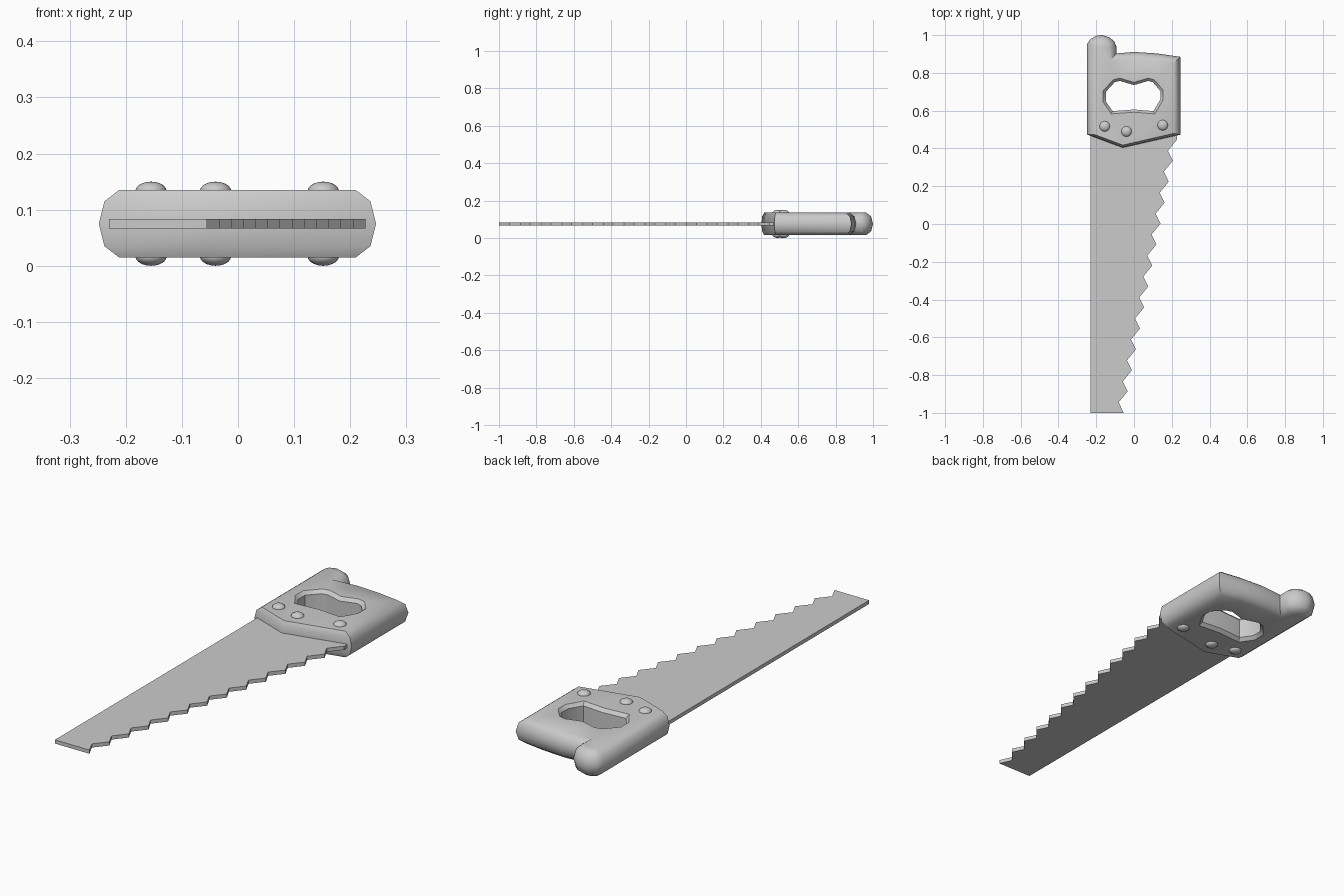
import bpy, bmesh
from math import radians
from mathutils import Vector

if "Cube" in bpy.data.objects:
    bpy.data.objects.remove(bpy.data.objects["Cube"])

MID = 0.075


def finish(bm, name, angle):
    bmesh.ops.recalc_face_normals(bm, faces=bm.faces)
    me = bpy.data.meshes.new(name)
    bm.to_mesh(me)
    bm.free()
    ob = bpy.data.objects.new(name, me)
    bpy.context.collection.objects.link(ob)
    bpy.ops.object.select_all(action='DESELECT')
    ob.select_set(True)
    bpy.context.view_layer.objects.active = ob
    bpy.ops.object.shade_smooth_by_angle(angle=radians(angle))
    return ob


def inset(points, dist, weights):
    """Move each edge of a counter-clockwise outline inward by dist * weight."""
    pts = [Vector(p) for p in points]
    n = len(pts)
    result = []
    for i in range(n):
        d1 = (pts[i] - pts[i - 1]).normalized()
        d2 = (pts[(i + 1) % n] - pts[i]).normalized()
        n1, n2 = Vector((-d1.y, d1.x)), Vector((-d2.y, d2.x))
        a, b = dist * weights[i - 1], dist * weights[i]
        det = n1.x * n2.y - n1.y * n2.x
        if abs(det) < 1e-4:
            result.append(pts[i] + n1 * a)
        else:
            result.append(pts[i] + Vector(((a * n2.y - b * n1.y) / det,
                                           (b * n1.x - a * n2.x) / det)))
    return result


def stack(bm, outline, levels, weights):
    """Wall of bridged rings; returns bottom and top edge loops."""
    rings = [[bm.verts.new((p.x, p.y, MID + z)) for p in inset(outline, d, weights)]
             for z, d in levels]
    n = len(outline)
    for lo, hi in zip(rings, rings[1:]):
        for i in range(n):
            j = (i + 1) % n
            bm.faces.new((lo[i], lo[j], hi[j], hi[i]))
    return [[bm.edges.get((r[i], r[(i + 1) % n])) for i in range(n)]
            for r in (rings[0], rings[-1])]


# Handle: rounded slab with a knob and a grip hole
outer = [(-0.248, 0.473), (-0.06, 0.403), (0.246, 0.473), (0.246, 0.885), (0.12, 0.903),
         (0.0, 0.911), (-0.093, 0.903), (-0.093, 0.94), (-0.105, 0.967), (-0.13, 0.988),
         (-0.165, 1.0), (-0.195, 0.998), (-0.23, 0.98), (-0.248, 0.953)]
hole = [(-0.163, 0.645), (-0.12, 0.583), (0.0, 0.592), (0.11, 0.583), (0.153, 0.655),
        (0.153, 0.71), (0.108, 0.763), (0.075, 0.772), (0.0, 0.75), (-0.075, 0.772),
        (-0.11, 0.763), (-0.163, 0.705)]
bm = bmesh.new()
walls = stack(bm, outer, [(-0.06, 0.036), (-0.04, 0.01), (0, 0), (0.04, 0.01), (0.06, 0.036)],
              [0.4, 0.4] + [1] * (len(outer) - 2))
inner = stack(bm, hole, [(-0.06, 0), (-0.045, 0.014), (0.045, 0.014), (0.06, 0)],
              [1] * len(hole))
for a, b in zip(walls, inner):
    bmesh.ops.triangle_fill(bm, edges=a + b, use_beauty=True)
finish(bm, "handle", 42)

# Blade: tapered plate with a toothed edge
outline = [(-0.23, -1.0), (-0.055, -1.0)]
for k in range(14):
    x, y = -0.055 + 0.0217 * k, -0.997 + 0.111 * k
    if k:
        outline.append((x, y))
    if k < 13:
        outline.append((x - 0.026, y + 0.053))
outline += [(0.225, 0.5), (-0.23, 0.5)]
bm = bmesh.new()
ends = stack(bm, outline, [(-0.0085, 0), (0.0085, 0)], [1] * len(outline))
for loop in ends:
    bmesh.ops.triangle_fill(bm, edges=loop, use_beauty=True)
finish(bm, "blade", 20)

# Rivets: flattened domes on both faces
for i, (x, y) in enumerate([(-0.155, 0.517), (-0.04, 0.49), (0.152, 0.523)]):
    for side, label in ((1, "top"), (-1, "bottom")):
        bm = bmesh.new()
        bmesh.ops.create_uvsphere(bm, u_segments=16, v_segments=10, radius=1)
        bmesh.ops.scale(bm, vec=(0.028, 0.028, 0.017), verts=bm.verts)
        bmesh.ops.translate(bm, vec=(x, y, MID + side * 0.058), verts=bm.verts)
        finish(bm, f"rivet_{label}_{i + 1}", 60)
